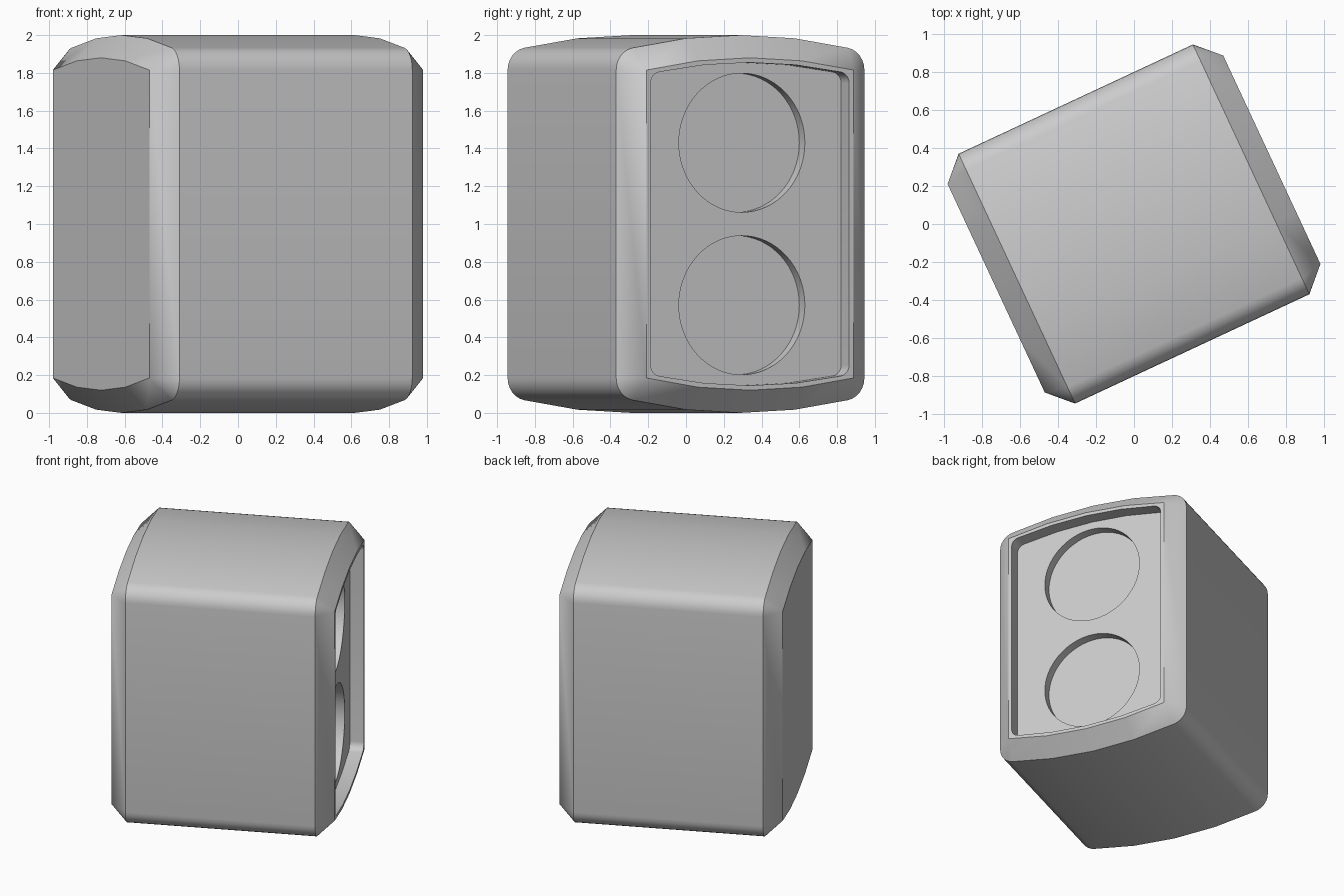
import bpy
import bmesh
from math import radians, sin, cos, pi, atan2, sqrt

cube = bpy.data.objects.get("Cube")
if cube:
    bpy.data.objects.remove(cube, do_unlink=True)

HALF_W = 0.725      # half width of the casing
CROWN = 2.97        # radius of the bowed top and bottom
BEVEL = 0.12        # chamfer around both ends
HALF_L = 0.80       # half length, end to end
LIP = 0.145         # inset of the recess outline
RECESS = 0.10       # depth of the recess
WELL = 0.07         # depth of the round wells
WELL_R = 0.368
STEPS = 6           # segments per rounded corner


def outline(inset, corner):
    """Rounded barrel cross-section, as (y, z) points around the middle."""
    cy = HALF_W - inset - corner
    rise = sqrt((CROWN - inset - corner) ** 2 - cy ** 2)
    base = 1 - CROWN
    lean = atan2(cy, rise)
    arc = pi / 2 - lean
    quarter = [(cy + corner * cos(arc * i / STEPS),
                base + rise + corner * sin(arc * i / STEPS))
               for i in range(STEPS + 1)]
    radius = CROWN - inset
    quarter.append((radius * sin(lean / 2), base + radius * cos(lean / 2)))
    upper = quarter + [(0, 1 - inset)] + [(-y, z) for y, z in reversed(quarter)]
    return upper + [(-y, -z) for y, z in upper]


def circle(z, count=64):
    return [(WELL_R * cos(2 * pi * i / count), z + WELL_R * sin(2 * pi * i / count))
            for i in range(count)]


bm = bmesh.new()


def ring(points, x):
    return [bm.verts.new((x, y, z)) for y, z in points]


def bridge(a, b):
    for i in range(len(a)):
        j = (i + 1) % len(a)
        bm.faces.new((a[i], a[j], b[j], b[i]))


def loop_edges(verts):
    return [bm.edges.get((v, verts[i - 1])) for i, v in enumerate(verts)]


# Casing, from the plain end to the floor of the recess
body = outline(0, BEVEL)
end = outline(BEVEL, 0)
lip = outline(LIP, 0.06)
rings = [ring(end, -HALF_L), ring(body, BEVEL - HALF_L), ring(body, HALF_L - BEVEL),
         ring(end, HALF_L), ring(lip, HALF_L), ring(lip, HALF_L - RECESS)]
for a, b in zip(rings, rings[1:]):
    bridge(a, b)
bm.faces.new(rings[0])
floor_edges = loop_edges(rings[-1])

# Two round wells sunk into the recess floor
for z in (0.43, -0.43):
    rim = ring(circle(z), HALF_L - RECESS)
    bottom = ring(circle(z), HALF_L - RECESS - WELL)
    bridge(rim, bottom)
    bm.faces.new(bottom)
    floor_edges += loop_edges(rim)

# Recess floor around the wells
bmesh.ops.triangle_fill(bm, use_beauty=True, edges=floor_edges)
bmesh.ops.remove_doubles(bm, verts=bm.verts, dist=0.0001)
bmesh.ops.recalc_face_normals(bm, faces=bm.faces)

mesh = bpy.data.meshes.new("casing")
bm.to_mesh(mesh)
bm.free()
casing = bpy.data.objects.new("casing", mesh)
bpy.context.collection.objects.link(casing)
casing.location.z = 1
casing.rotation_euler.z = radians(25)

# Plain grey finish
grey = bpy.data.materials.new("light_grey")
grey.use_nodes = True
colour = (0.6, 0.6, 0.6, 1)
grey.diffuse_color = colour
grey.node_tree.nodes["Principled BSDF"].inputs["Base Color"].default_value = colour
mesh.materials.append(grey)

bpy.ops.object.select_all(action="DESELECT")
casing.select_set(True)
bpy.context.view_layer.objects.active = casing
bpy.ops.object.shade_smooth_by_angle(angle=radians(30))
